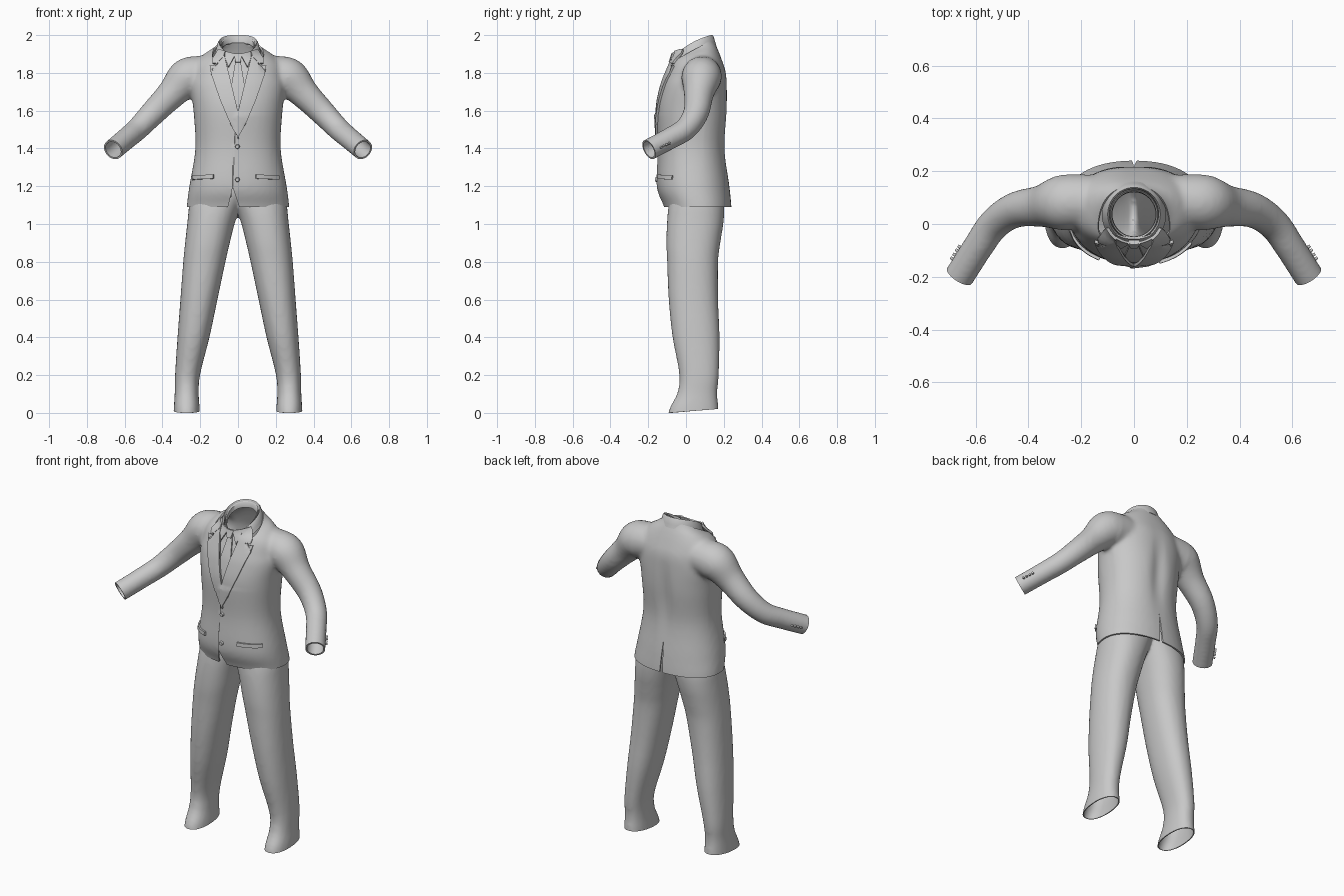
import bpy, bmesh, math
from mathutils import Vector
from mathutils.bvhtree import BVHTree

cube = bpy.data.objects.get("Cube")
if cube:
    bpy.data.objects.remove(cube)

cloth = bpy.data.materials.new("grey_cloth")
cloth.use_nodes = True
GREY = (0.58, 0.58, 0.58, 1)
cloth.diffuse_color = GREY
cloth.node_tree.nodes["Principled BSDF"].inputs["Base Color"].default_value = GREY


def make(name, bm):
    mesh = bpy.data.meshes.new(name)
    bm.to_mesh(mesh)
    bm.free()
    mesh.materials.append(cloth)
    obj = bpy.data.objects.new(name, mesh)
    bpy.context.scene.collection.objects.link(obj)
    return obj


def bake(obj):
    # apply the modifiers by swapping in the evaluated mesh
    dg = bpy.context.evaluated_depsgraph_get()
    mesh = bpy.data.meshes.new_from_object(obj.evaluated_get(dg))
    obj.modifiers.clear()
    obj.data = mesh


def finish(obj, thickness=0, offset=-1):
    if thickness:
        mod = obj.modifiers.new("Thickness", 'SOLIDIFY')
        mod.thickness, mod.offset = thickness, offset
        bake(obj)
    bpy.ops.object.select_all(action='DESELECT')
    obj.select_set(True)
    bpy.context.view_layer.objects.active = obj
    bpy.ops.object.shade_smooth_by_angle(angle=math.radians(45))


def spline(rows, n=5):
    # smooth interpolation through rows of numbers
    out = []
    for i in range(len(rows) - 1):
        a, b, c, d = (rows[max(0, min(len(rows) - 1, i + k))] for k in (-1, 0, 1, 2))
        for s in range(n):
            t = s / n
            out.append([q + t * (r - p) / 2 + t * t * (p - 2.5 * q + 2 * r - w / 2)
                        + t ** 3 * (1.5 * (q - r) + (w - p) / 2)
                        for p, q, r, w in zip(a, b, c, d)])
    return out + [list(rows[-1])]


def loft(bm, rings):
    loops = [[bm.verts.new(p) for p in ring] for ring in rings]
    for a, b in zip(loops, loops[1:]):
        for i in range(len(a)):
            j = (i + 1) % len(a)
            bm.faces.new((a[i], a[j], b[j], b[i]))
    bm.faces.new(loops[0][::-1])
    bm.faces.new(loops[-1])


def section(z, x0, x1, y0, y1, tilt=0, power=0.9, n=40):
    # rounded horizontal slice, optionally tilted up towards the back
    pts = []
    for i in range(n):
        c, s = (f(math.tau * i / n) for f in (math.cos, math.sin))
        u, v = (math.copysign(abs(k) ** power, k) for k in (c, s))
        y = v * (y1 - y0) / 2
        pts.append(((x0 + x1) / 2 + u * (x1 - x0) / 2, (y0 + y1) / 2 + y, z + tilt * y))
    return pts


def tube(bm, path, n=24):
    pts = [Vector(p[:3]) for p in path]
    rings = []
    for i, p in enumerate(pts):
        d = (pts[min(i + 1, len(pts) - 1)] - pts[max(i - 1, 0)]).normalized()
        side = d.cross(Vector((0, 1, 0))).normalized()
        up = side.cross(d)
        rings.append([p + path[i][3] * (side * math.cos(math.tau * k / n)
                      + up * math.sin(math.tau * k / n)) for k in range(n)])
    loft(bm, rings)


def fuse(name, bm):
    # merge overlapping volumes into one soft skin
    bmesh.ops.recalc_face_normals(bm, faces=bm.faces)
    obj = make(name, bm)
    mod = obj.modifiers.new("Fuse", 'REMESH')
    mod.mode, mod.voxel_size = 'VOXEL', 0.012
    mod = obj.modifiers.new("Soften", 'SMOOTH')
    mod.factor, mod.iterations = 0.5, 8
    bake(obj)
    skin = bmesh.new()
    skin.from_mesh(obj.data)
    return obj, skin


def slice_off(bm, point, normal, region, clear=True):
    faces = [f for f in bm.faces if region(f.calc_center_median())]
    geom = list({g for f in faces for g in [f, *f.edges, *f.verts]})
    bmesh.ops.bisect_plane(bm, geom=geom, plane_co=point, plane_no=normal, clear_outer=clear)


def cut_wedge(bm, apex, xa, xb, z_end, side):
    # remove a V-shaped piece of cloth from the front (-1) or back (1)
    ax, az = apex
    lo, hi = sorted((az, z_end))

    def near(c):
        return c.y * side > 0.02 * (side > 0) - 0.0 and lo - 0.03 < c.z < hi + 0.03 and abs(c.x - ax) < 0.15
    for x in (xa, xb):
        slice_off(bm, (ax, 0, az), (z_end - az, 0, ax - x), near, False)

    def inside(c):
        t = (c.z - az) / (z_end - az)
        return near(c) and t > 0 and ax + t * (xa - ax) < c.x < ax + t * (xb - ax)
    doomed = [f for f in bm.faces if inside(f.calc_center_median())]
    bmesh.ops.delete(bm, geom=doomed, context='FACES')


# Jacket body and sleeves as one skin
bm = bmesh.new()
torso = [(1.03, .274, -.095, .242, 0), (1.1, .271, -.115, .24, 0), (1.2, .258, -.148, .23, 0),
         (1.4, .226, -.142, .206, 0), (1.6, .236, -.15, .217, 0), (1.72, .25, -.13, .218, 0),
         (1.79, .24, -.11, .213, .05), (1.85, .225, -.088, .192, .1), (1.895, .18, -.08, .168, .25),
         (1.92, .13, -.075, .15, .4), (1.95, .105, -.068, .137, .5), (1.99, .1, -.065, .135, .5)]
loft(bm, [section(z, -w, w, f, b, t) for z, w, f, b, t in spline(torso)])
arm = [(.12, .085, 1.79, .1), (.21, .085, 1.787, .103), (.275, .08, 1.768, .105), (.35, .068, 1.69, .08),
       (.45, .053, 1.588, .068), (.53, 0, 1.505, .061), (.59, -.085, 1.453, .058),
       (.657, -.19, 1.397, .057), (.69, -.24, 1.37, .057)]
for side in (1, -1):
    tube(bm, [(side * x, y, z, r) for x, y, z, r in spline(arm)])
jacket, skin = fuse("jacket", bm)

# Spine hollow and shoulder blades on the back
for v in skin.verts:
    if v.co.y > 0.08 and abs(v.co.x) < 0.25:
        fade = math.exp(-((v.co.z - 1.55) / 0.18) ** 2)
        v.co.y += fade * (0.005 - 0.016 * math.exp(-(v.co.x / 0.045) ** 2))

# Left front overlapping the right along the closing edge
slice_off(skin, (-.01, 0, 1.58), (.385, 0, -.018), lambda c: c.y < 0 and c.z < 1.58 and abs(c.x) < .1, False)
for v in skin.verts:
    d = v.co.x + .01 + (1.58 - v.co.z) * .047
    if v.co.y < -0.03 and v.co.z < 1.58 and -1e-4 < d < 0.2:
        v.co.y -= 0.008 * math.exp(-d / 0.06)
tree = BVHTree.FromBMesh(skin)

# Openings: hem, neck, cuffs, neckline, front cutaway and rear vent
slice_off(skin, (0, 0, 1.09), (0, 0, -1), lambda c: c.z < 1.15)
slice_off(skin, (0, .037, 1.92), (0, -.55, 1), lambda c: abs(c.x) < .17 and c.z > 1.8)
for side in (1, -1):
    slice_off(skin, (side * .66, -.197, 1.394), (side * .067, -.105, -.056), lambda c: c.x * side > .55)
cut_wedge(skin, (0, 1.58), -.085, .085, 1.92, -1)
cut_wedge(skin, (-.028, 1.195), -.055, .01, 1.08, -1)
cut_wedge(skin, (0, 1.28), -.009, .012, 1.08, 1)
skin.to_mesh(jacket.data)
skin.free()
finish(jacket, .009)

# Trousers
bm = bmesh.new()
leg = [(1.23, -.1, .22, -.06, .17), (1.12, -.03, .255, -.088, .2), (1.02, .012, .267, -.1, .2),
       (.9, .043, .28, -.104, .182), (.8, .066, .29, -.1, .17), (.6, .108, .305, -.092, .17),
       (.4, .15, .32, -.072, .178), (.2, .2, .333, -.036, .174), (.1, .208, .335, -.046, .166),
       (.02, .203, .34, -.086, .172), (-.04, .2, .342, -.1, .175)]
for side in (1, -1):
    loft(bm, [section(z, *sorted((side * a, side * b)), f, k) for z, a, b, f, k in spline(leg)])
trousers, skin = fuse("trousers", bm)
slice_off(skin, (0, 0, 0), (0, 0.08, -1), lambda c: c.z < .1)
slice_off(skin, (0, 0, 1.2), (0, 0, 1), lambda c: c.z > 1.1)
low = min(v.co.z for v in skin.verts)
for v in skin.verts:
    v.co.z -= low * max(0, 1 - v.co.z)
skin.to_mesh(trousers.data)
skin.free()
finish(trousers, .006)


def patch(name, outline, lift, thickness=.008, mirror=False):
    # flat outline draped over the front of the jacket
    for side in ((1, -1) if mirror else (1,)):
        bm = bmesh.new()
        bm.faces.new([bm.verts.new((side * x, 0, z)) for x, z in outline])
        bmesh.ops.triangulate(bm, faces=bm.faces)
        for axis in (0, 2):
            for i in range(-18, 140):
                point, normal = Vector(), Vector()
                point[axis], normal[axis] = i * .015, 1
                bmesh.ops.bisect_plane(bm, geom=bm.verts[:] + bm.edges[:] + bm.faces[:],
                                       plane_co=point, plane_no=normal)
        for v in bm.verts:
            hit = tree.ray_cast(Vector((v.co.x, -1, v.co.z)), Vector((0, 1, 0)))[0]
            v.co.y = (hit.y if hit else -.06) - lift
        bmesh.ops.recalc_face_normals(bm, faces=bm.faces)
        label = ("left_" if side > 0 else "right_") + name if mirror else name
        finish(make(label, bm), thickness, 0)


# Shirt front, tie, shirt collar points, lapels, pocket flaps
patch("shirt_front", [(-.1, 1.9), (0, 1.885), (.1, 1.9), (.03, 1.56), (-.03, 1.56)], -.016, .006)
patch("tie_blade", [(-.012, 1.87), (.012, 1.87), (.034, 1.74), (.005, 1.57), (-.005, 1.57), (-.034, 1.74)], -.006)
patch("tie_knot", [(-.022, 1.9), (.022, 1.9), (.013, 1.855), (-.013, 1.855)], .002, .018)
patch("shirt_collar_point", [(.012, 1.9), (.07, 1.915), (.066, 1.87), (.05, 1.83)], .004, .008, True)
patch("lapel", [(.072, 1.895), (.105, 1.862), (.112, 1.842), (.148, 1.838), (.143, 1.8), (.095, 1.66),
                (.04, 1.53), (-.005, 1.45), (-.005, 1.575)], .006, .012, True)
patch("collar_leaf", [(.065, 1.915), (.1, 1.925), (.136, 1.87), (.134, 1.85), (.11, 1.848), (.075, 1.885)],
      .008, .012, True)
patch("left_pocket_flap", [(.095, 1.262), (.215, 1.257), (.215, 1.235), (.095, 1.24)], .006, .012)
patch("right_pocket_flap", [(-.13, 1.262), (-.24, 1.257), (-.24, 1.235), (-.13, 1.24)], .006, .012)


def collar(name, profile, half_angle, n=48):
    # band around the neck, profile given as (radial scale, height) pairs
    bm = bmesh.new()
    rows = []
    for i in range(n + 1):
        a = half_angle * (2 * i / n - 1)
        d = .1 * math.cos(a)
        z = 1.95 + .55 * d - 1.6 * d * d
        rows.append([bm.verts.new((.098 * s * math.sin(a), .037 + s * d, z + h)) for s, h in profile])
    for p, q in zip(rows, rows[1:]):
        for j in range(len(profile) - 1):
            bm.faces.new((p[j], p[j + 1], q[j + 1], q[j]))
    bmesh.ops.remove_doubles(bm, verts=bm.verts, dist=1e-5)
    finish(make(name, bm), .005, 0)


collar("jacket_collar", [(.96, -.035), (.98, 0), (1.02, .01), (1.07, .003), (1.15, -.025), (1.22, -.045)],
       math.radians(138))
collar("shirt_collar_band", [(.86, -.03), (.88, -.002), (.91, .002), (.94, -.03)], math.pi)


def button(name, origin, direction, radius):
    hit, normal = tree.ray_cast(Vector(origin), Vector(direction).normalized())[:2]
    if hit:
        bm = bmesh.new()
        bmesh.ops.create_cone(bm, cap_ends=True, segments=16, radius1=radius, radius2=radius * .75, depth=.014)
        obj = make(name, bm)
        obj.location = hit + normal * .004
        obj.rotation_euler = normal.to_track_quat('Z', 'Y').to_euler()
        finish(obj)


# Front buttons, then a row on the outer back of each cuff
for i, z in enumerate((1.41, 1.235)):
    button(f"front_button_{i + 1}", (-.003, -1, z), (0, 1, 0), .013)
for side, label in ((1, "left"), (-1, "right")):
    for i in range(4):
        t = i * .018
        target = Vector((side * (.64 - t * .55), -.165 + t * .8, 1.412 + t * .4))
        away = Vector((side * .8, .55, -.1))
        button(f"{label}_cuff_button_{i + 1}", target + away * .3, -away, .007)
